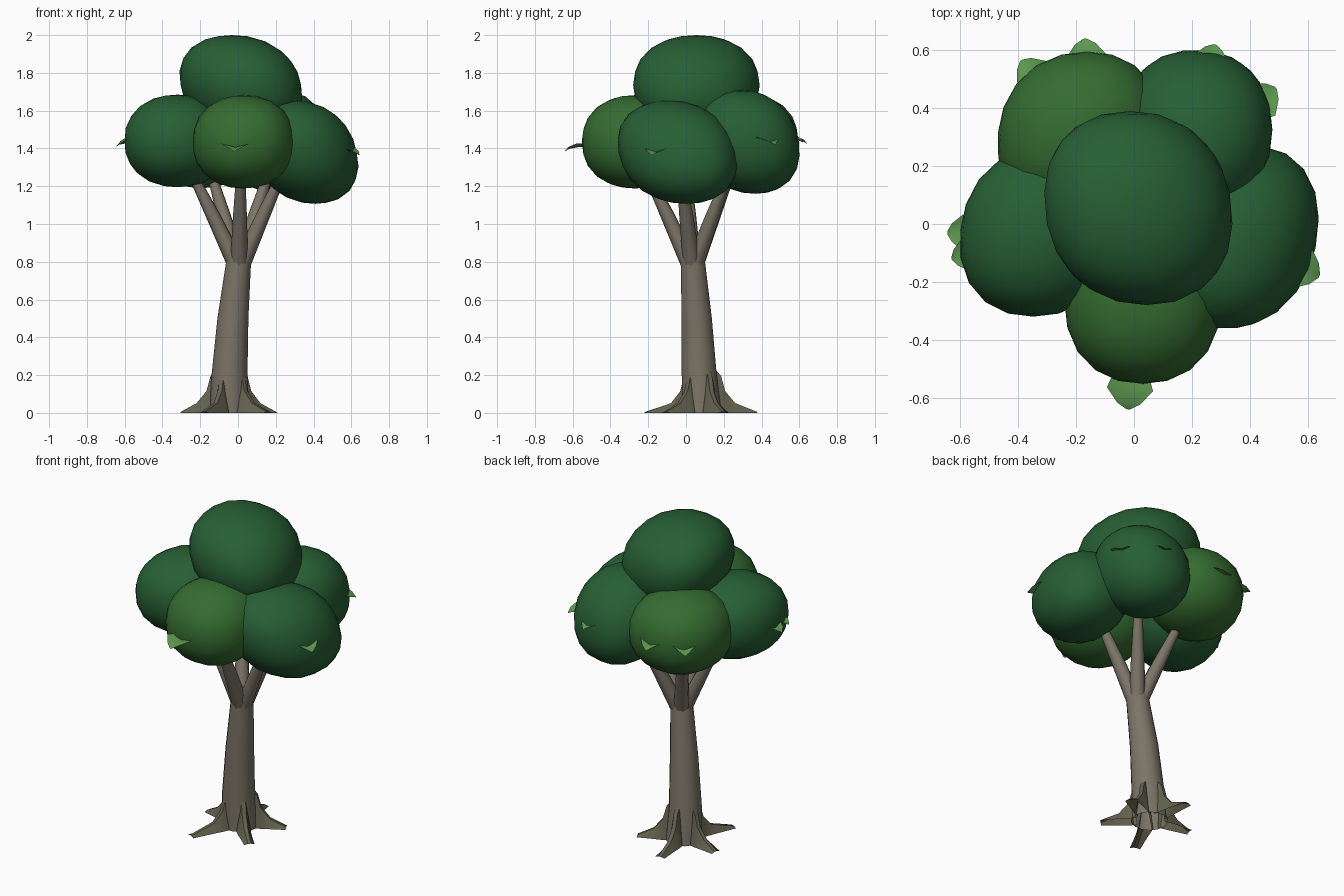
import bpy, bmesh, math
from mathutils import Vector, Matrix

if "Cube" in bpy.data.objects:
    bpy.data.objects.remove(bpy.data.objects["Cube"])


def material(name, rgb):
    m = bpy.data.materials.new(name)
    m.diffuse_color = (*rgb, 1)
    m.use_nodes = True
    m.node_tree.nodes["Principled BSDF"].inputs["Base Color"].default_value = m.diffuse_color
    return m


BARK = material("bark", (0.20, 0.175, 0.135))
ROOT = material("root_bark", (0.13, 0.125, 0.08))
DARK = material("dark_green", (0.02, 0.115, 0.035))
LIGHT = material("light_green", (0.035, 0.15, 0.03))
LEAF = material("leaf_green", (0.11, 0.32, 0.08))
UP = Vector((0, 0, 1))


def finish(bm, name, mat, angle=50):
    bmesh.ops.recalc_face_normals(bm, faces=bm.faces)
    mesh = bpy.data.meshes.new(name)
    bm.to_mesh(mesh)
    bm.free()
    mesh.materials.append(mat)
    ob = bpy.data.objects.new(name, mesh)
    bpy.context.collection.objects.link(ob)
    bpy.ops.object.select_all(action='DESELECT')
    ob.select_set(True)
    bpy.context.view_layer.objects.active = ob
    bpy.ops.object.shade_smooth_by_angle(angle=math.radians(angle))
    return ob


def tube(name, stations, sides, level=False):
    """Tapered round limb through (x, y, z, radius) stations, open at the foot."""
    pts = [Vector(s[:3]) for s in stations]
    direction = UP if level else (pts[-1] - pts[0]).normalized()
    q = UP.rotation_difference(direction)
    bm = bmesh.new()
    rows = []
    for p, s in zip(pts, stations):
        rows.append([bm.verts.new(p + q @ Vector((s[3] * math.cos(2 * math.pi * i / sides),
                                                  s[3] * math.sin(2 * math.pi * i / sides), 0)))
                     for i in range(sides)])
    for a, b in zip(rows, rows[1:]):
        for i in range(sides):
            j = (i + 1) % sides
            bm.faces.new((a[i], a[j], b[j], b[i]))
    bm.faces.new(rows[-1])
    return finish(bm, name, BARK)


def strip(name, rows, mat, angle):
    """Open sheet through rows of points."""
    bm = bmesh.new()
    rows = [[bm.verts.new(p) for p in row] for row in rows]
    for a, b in zip(rows, rows[1:]):
        for i in range(len(a) - 1):
            bm.faces.new((a[i], a[i + 1], b[i + 1], b[i]))
    return finish(bm, name, mat, angle)


def heading(deg):
    a = math.radians(deg)
    return (Vector((math.cos(a), math.sin(a), 0)), Vector((-math.sin(a), math.cos(a), 0)))


# Leaning trunk
tube("trunk", [(-.045, .085, 0, .105), (-.045, .07, .2, .095),
               (-.027, .057, .5, .082), (.005, .035, .82, .065)], 14, True)

# Flared roots: ridged shells, open underneath
for i, (deg, reach) in enumerate([(25, .267), (97, .292), (169, .26), (245, .325), (316, .28)]):
    out, side = heading(deg)
    rows = []
    for d, h, w in [(.075, .225, .04), (.10, .195, .04), (.122, .115, .04),
                    (.175, .052, .036), (reach, .006, .03)]:
        p = Vector((-.045, .085, 0)) + out * d
        top = p + UP * h
        rows.append([p - side * w, top - side * w * .3, top + side * w * .3, p + side * w])
    strip(f"root_{i + 1}", rows, ROOT, 30)

# Branches fanning out of the trunk top
for i, (x, y) in enumerate([(-.26, .0), (.015, -.22), (.25, -.03), (.17, .24), (-.15, .25)]):
    bx, by = .005 + x * .08, .035 + (y - .035) * .08
    tube(f"branch_{i + 1}", [(bx, by, .80, .047),
                             (bx * .53 + x * .47, by * .53 + y * .47, 1.04, .037),
                             (x, y, 1.30, .022)], 8)


def clump(name, center, half, mat, xy=0, xz=0, yz=0):
    """Foliage mass: boxy ball, sheared, then fitted to the given half sizes."""
    bm = bmesh.new()
    bmesh.ops.create_icosphere(bm, subdivisions=3, radius=1)
    e = 2.2
    shear = Matrix(((1, xy, xz), (0, 1, yz), (0, 0, 1)))
    for v in bm.verts:
        v.co = shear @ (v.co * sum(abs(t) ** e for t in v.co) ** (-1 / e))
    big = [max(abs(v.co[k]) for v in bm.verts) for k in range(3)]
    for v in bm.verts:
        v.co = Vector([center[k] + v.co[k] / big[k] * half[k] for k in range(3)])
    finish(bm, name, mat, 60)


# Canopy
clump("foliage_left", (-.32, -.025, 1.44), (.28, .295, .245), DARK, xy=.1)
clump("foliage_front", (.03, -.27, 1.435), (.27, .282, .247), LIGHT)
clump("foliage_right", (.355, -.045, 1.38), (.283, .315, .273), DARK, xy=.12, xz=-.2, yz=-.15)
clump("foliage_back_right", (.215, .325, 1.435), (.263, .275, .275), DARK, yz=-.15)
clump("foliage_back_left", (-.19, .315, 1.44), (.28, .28, .25), LIGHT, xy=.1)
clump("foliage_top", (.015, .055, 1.735), (.325, .335, .265), DARK, xy=-.09, xz=-.15)


def leaf(name, tip, deg, size=1.0):
    """Small cupped leaf pointing outwards, tip at the given point."""
    out, side = heading(deg)
    rows = []
    # (distance back from tip, half width, rise)
    for d, w, h in [(.0, .006, 0), (.02, .04, .012), (.07, .08, .022), (.15, .05, .02)]:
        mid = Vector(tip) - out * d * size + UP * h * size
        rows.append([mid + side * w * size * s + UP * abs(s) * w * .25 for s in (-1, 0, 1)])
    strip(name, rows, LEAF, 50)


# Leaf sprigs poking out of the canopy
for i, s in enumerate([((-.02, -.64, 1.385), 265), ((.64, -.18, 1.365), -25),
                       ((-.645, -.03, 1.41), 180, .8), ((-.63, -.12, 1.42), 195, .7),
                       ((-.17, .64, 1.425), 95, .9), ((-.39, .565, 1.42), 130, .8),
                       ((.49, .47, 1.42), 40, .9), ((.28, .62, 1.43), 75, .8)]):
    leaf(f"leaf_{i + 1}", *s)
